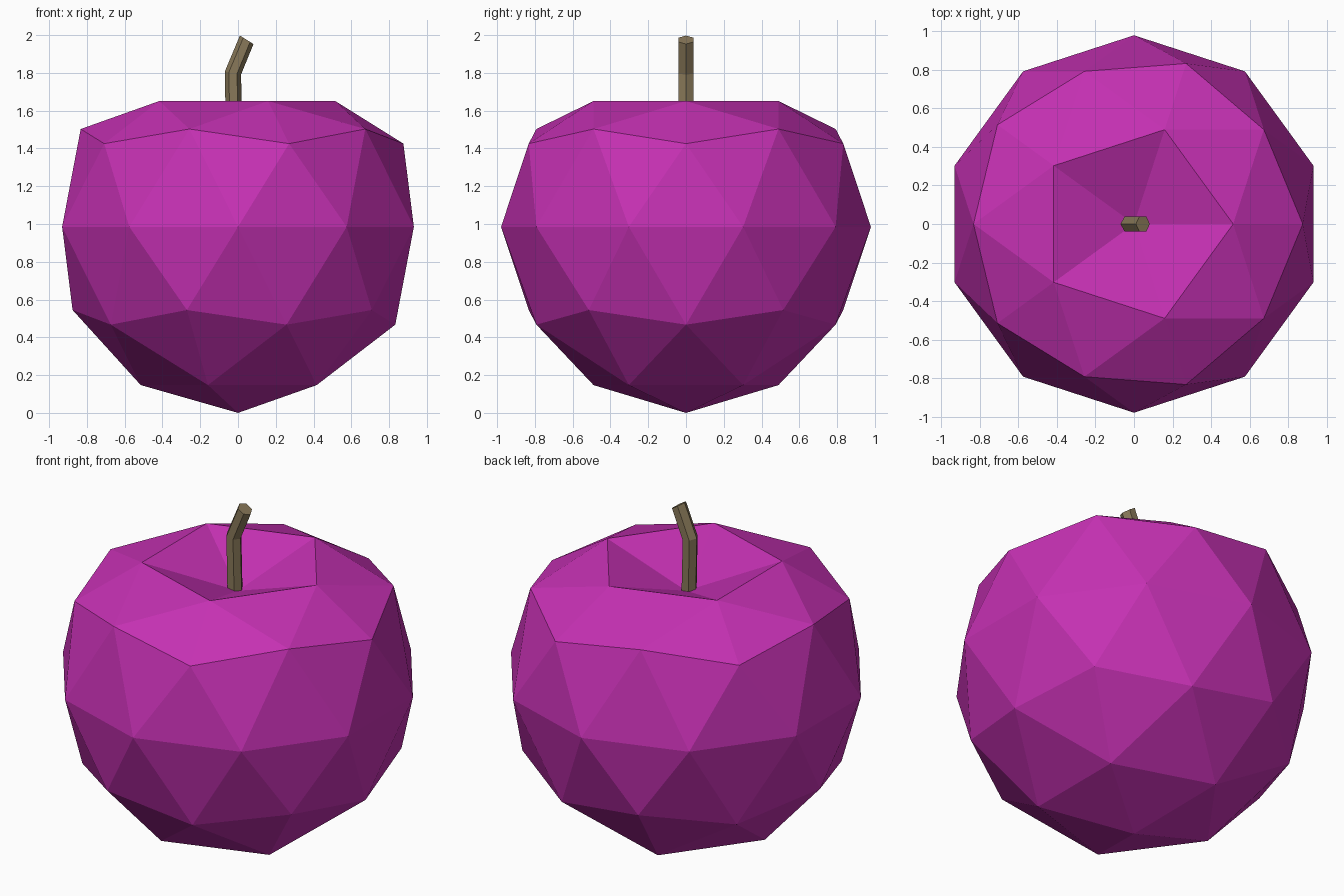
import bpy, bmesh
from math import cos, sin, pi
from mathutils import Vector

if "Cube" in bpy.data.objects:
    bpy.data.objects.remove(bpy.data.objects["Cube"])


def make_object(name, bm, color):
    bmesh.ops.recalc_face_normals(bm, faces=bm.faces)
    mesh = bpy.data.meshes.new(name)
    bm.to_mesh(mesh)
    bm.free()
    mat = bpy.data.materials.new(name + "_color")
    mat.diffuse_color = (*color, 1)
    mat.use_nodes = True
    mat.node_tree.nodes["Principled BSDF"].inputs["Base Color"].default_value = mat.diffuse_color
    mesh.materials.append(mat)
    obj = bpy.data.objects.new(name, mesh)
    bpy.context.collection.objects.link(obj)
    return obj


# Fruit body: low-poly icosphere with a flattened rim and a sunken top
R, RZ = 0.979, 0.985
bm = bmesh.new()
bmesh.ops.create_icosphere(bm, subdivisions=2, radius=1)
for v in bm.verts:
    x, y, z = v.co
    top = RZ * (1 + z)
    if z > 0.95:
        top = 1.48      # bottom of the pit
    elif z > 0.8:
        top = 1.651     # rim around the pit
    v.co = (x * R, y * R, top)
make_object("fruit_body", bm, (0.56, 0.03, 0.45))

# Stem: hexagonal tube with one bend; each ring is (centre x, z, half-width x, z)
rings = [(-0.020, 1.475, 0.044, 0.0),
         (-0.027, 1.799, 0.043, -0.008),
         (0.046, 1.975, 0.036, -0.0225)]
bm = bmesh.new()
loops = []
for cx, cz, hx, hz in rings:
    loops.append([bm.verts.new(Vector((cx, 0, cz))
                               + cos(k * pi / 3) * Vector((hx, 0, hz))
                               + sin(k * pi / 3) * Vector((0, 0.045, 0)))
                  for k in range(6)])
for a, b in zip(loops, loops[1:]):
    for k in range(6):
        j = (k + 1) % 6
        bm.faces.new((a[k], a[j], b[j], b[k]))
bm.faces.new(loops[0][::-1])
bm.faces.new(loops[-1])
make_object("stem", bm, (0.25, 0.19, 0.10))
